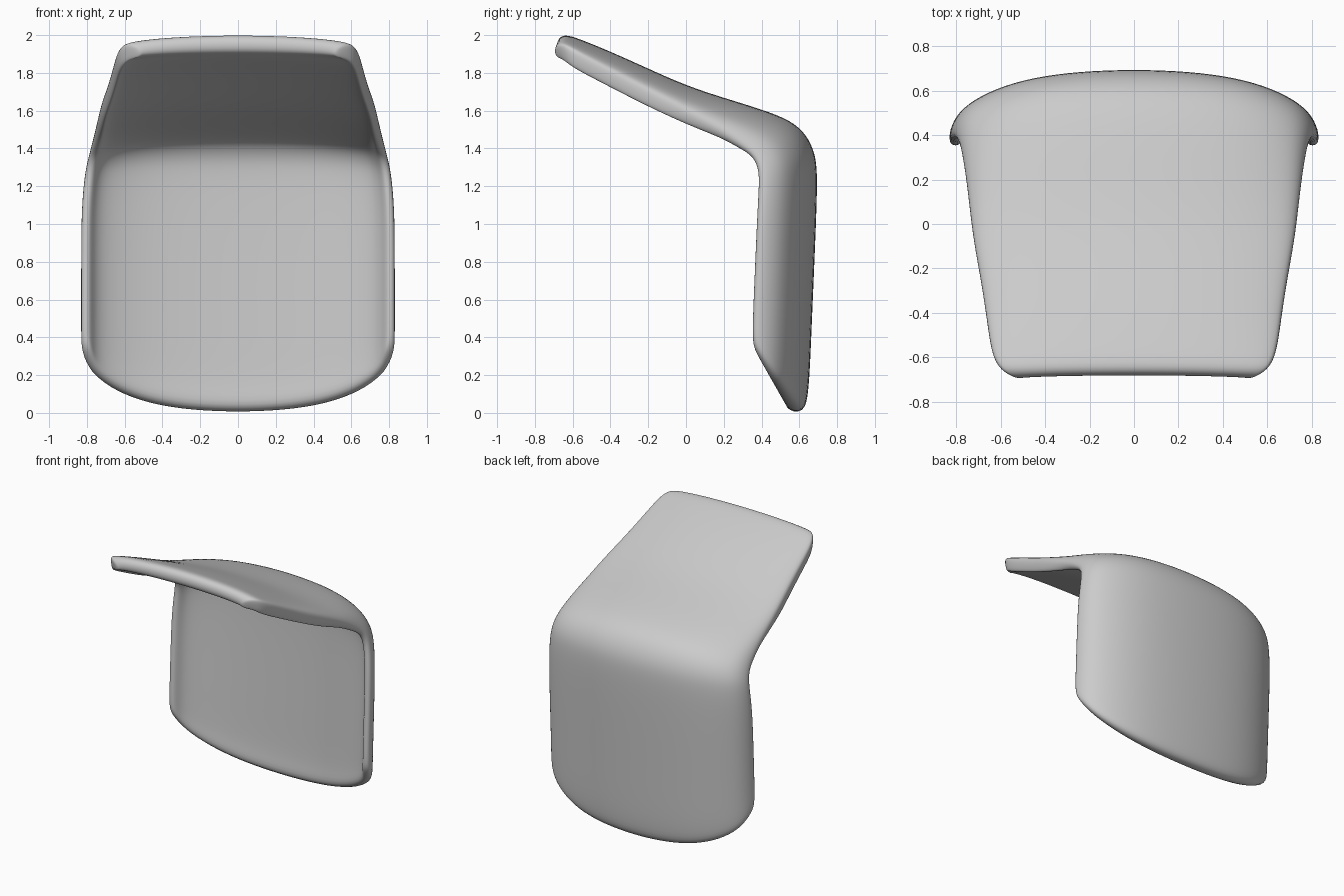
import bpy
from mathutils import Vector

cube = bpy.data.objects.get("Cube")
if cube:
    bpy.data.objects.remove(cube, do_unlink=True)

# Cross profile: fraction of half width, fraction of the way from centre line to edge
HALF = [(0.3, 0.03), (0.55, 0.12), (0.75, 0.28), (0.9, 0.5), (0.97, 0.72), (1, 1)]
PROFILE = [(-s, d) for s, d in reversed(HALF)] + [(0, 0)] + HALF

# Stations from lower lip to seat nose: centre y, z, edge y, z, half width
STATIONS = [
    (0.63, -0.01, 0.365, 0.34, 0.835),
    (0.65, 0.1, 0.36, 0.41, 0.842),
    (0.66, 0.25, 0.36, 0.48, 0.842),
    (0.67, 0.5, 0.365, 0.62, 0.842),
    (0.683, 0.8, 0.375, 0.85, 0.842),
    (0.695, 1.1, 0.385, 1.08, 0.84),
    (0.698, 1.28, 0.395, 1.24, 0.825),
    (0.685, 1.38, 0.385, 1.31, 0.812),
    (0.64, 1.475, 0.355, 1.365, 0.797),
    (0.56, 1.55, 0.3, 1.415, 0.783),
    (0.4, 1.61, 0.2, 1.49, 0.765),
    (0.2, 1.67, 0.07, 1.56, 0.748),
    (0.0, 1.735, -0.08, 1.645, 0.728),
    (-0.2, 1.825, -0.25, 1.73, 0.695),
    (-0.4, 1.915, -0.43, 1.825, 0.668),
    (-0.56, 1.98, -0.58, 1.905, 0.648),
    (-0.65, 2.01, -0.66, 1.955, 0.61),
    (-0.685, 1.97, -0.7, 1.935, 0.53),
]
THICKNESS = 0.115
LAST = len(STATIONS) - 1


def mix(a, b, t):
    return a + (b - a) * t


def inward(row):
    """Unit direction from the outer to the inner face at a station."""
    row = min(row, LAST - 1)
    ahead, behind = STATIONS[row + 1], STATIONS[max(row - 1, 0)]
    return Vector((0, behind[1] - ahead[1], ahead[0] - behind[0])).normalized()


def section(row):
    """Closed ring: outer face left to right, inner face back again."""
    yc, zc, ye, ze, w = STATIONS[row]
    seat = min(max((row - 8) / 4, 0), 1)
    centre_depth = THICKNESS if row < LAST else THICKNESS / 2
    edge_depth = min(mix(0.015, 0.085, seat), centre_depth)
    inset = mix(0.055, 0.02, seat)
    outer, inner = [], []
    for s, fall in PROFILE:
        d = fall ** mix(1, 0.8, seat)
        point = Vector((w * s, mix(yc, ye, d), mix(zc, ze, d)))
        outer.append(point)
        inner.append(point + inward(row) * mix(centre_depth, edge_depth, d)
                     - Vector((inset * s, 0, 0)))
    return outer + inner[::-1]


# Curved shell: closed rings lofted and capped at both ends
n = 2 * len(PROFILE)
verts = [p for row in range(LAST + 1) for p in section(row)]
faces = [(r * n + c, (r + 1) * n + c, (r + 1) * n + (c + 1) % n, r * n + (c + 1) % n)
         for r in range(LAST) for c in range(n)]
for c in range(len(PROFILE) - 1):
    cap = (c, c + 1, n - 2 - c, n - 1 - c)
    faces.append(cap)
    faces.append(tuple(LAST * n + i for i in reversed(cap)))

mesh = bpy.data.meshes.new("seat_shell")
mesh.from_pydata(verts, [], faces)
mesh.polygons.foreach_set("use_smooth", [True] * len(faces))
shell = bpy.data.objects.new("seat_shell", mesh)
bpy.context.collection.objects.link(shell)

# Rounded rim and smooth faces
smooth = shell.modifiers.new("round_rim", 'SUBSURF')
smooth.levels = smooth.render_levels = 2
